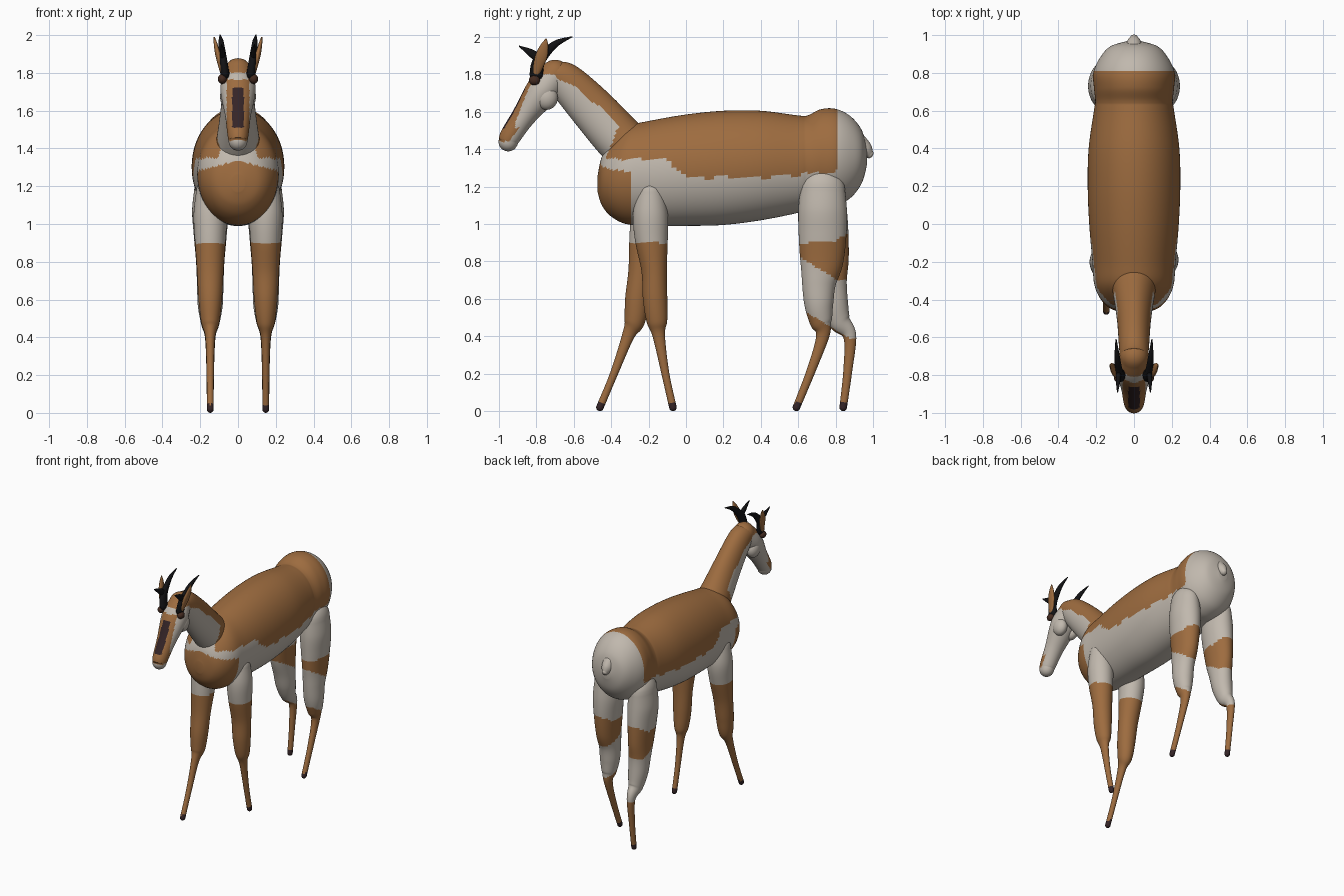
import bpy, bmesh, math
from mathutils import Vector

cube = bpy.data.objects.get("Cube")
if cube:
    bpy.data.objects.remove(cube, do_unlink=True)


def material(name, rgb):
    m = bpy.data.materials.new(name)
    m.use_nodes = True
    m.diffuse_color = (*rgb, 1)
    m.node_tree.nodes["Principled BSDF"].inputs["Base Color"].default_value = (*rgb, 1)
    return m


MATS = [material("tan_coat", (0.34, 0.15, 0.05)),
        material("cream_coat", (0.53, 0.48, 0.42)),
        material("dark_maroon", (0.035, 0.018, 0.02)),
        material("horn_black", (0.006, 0.006, 0.007)),
        material("eye_brown", (0.06, 0.025, 0.015))]
TAN, CREAM, MAROON, BLACK, EYE = range(5)


def spline(a, b, c, d, t):
    return 0.5 * (2 * b + (c - a) * t + (2 * a - 5 * b + 4 * c - d) * t * t
                  + (3 * b - a - 3 * c + d) * t ** 3)


def lerp_line(points, v):
    """Piecewise linear boundary line."""
    if v <= points[0][0]:
        return points[0][1]
    for (a, fa), (b, fb) in zip(points, points[1:]):
        if v <= b:
            return fa + (fb - fa) * (v - a) / (b - a)
    return points[-1][1]


def finish(name, bm, rule):
    bmesh.ops.recalc_face_normals(bm, faces=bm.faces[:])
    mesh = bpy.data.meshes.new(name)
    for f in bm.faces:
        f.smooth = True
        f.material_index = rule(f.calc_center_median())
    bm.to_mesh(mesh)
    bm.free()
    for m in MATS:
        mesh.materials.append(m)
    ob = bpy.data.objects.new(name, mesh)
    bpy.context.collection.objects.link(ob)
    return ob


def loft(name, stations, rule, sides=48, steps=8, axis=None, cap=1.0):
    """Smooth tube through stations (x, y, z, half width, half depth) with round ends."""
    n = len(stations)
    rows = []
    for i in range(n - 1):
        quad = [stations[max(0, min(n - 1, i + k))] for k in (-1, 0, 1, 2)]
        for s in range(steps):
            rows.append([spline(*v, s / steps) for v in zip(*quad)])
    rows.append(list(stations[-1]))
    pts = [Vector(r[:3]) for r in rows]
    rings = []
    for i, r in enumerate(rows):
        t = axis or (pts[min(i + 1, len(pts) - 1)] - pts[max(i - 1, 0)]).normalized()
        rings.append((pts[i], t, max(r[3], 0.002), max(r[4], 0.002)))

    def dome(ring, sign):
        p, t, a, b = ring
        out = []
        for k in range(1, 7):
            ang = k / 6 * math.pi * 0.48
            c = math.cos(ang)
            out.append((p + t * (sign * cap * b * math.sin(ang)), t, a * c, b * c))
        return out

    if cap:
        rings = dome(rings[0], -1)[::-1] + rings + dome(rings[-1], 1)
    bm = bmesh.new()
    loops = []
    for p, t, a, b in rings:
        normal = Vector((1, 0, 0)).cross(t).normalized()
        side = t.cross(normal)
        loops.append([bm.verts.new(p + side * (a * math.cos(q)) + normal * (b * math.sin(q)))
                      for q in (2 * math.pi * k / sides for k in range(sides))])
    for u, v in zip(loops, loops[1:]):
        for k in range(sides):
            j = (k + 1) % sides
            bm.faces.new((u[k], u[j], v[j], v[k]))
    bm.faces.new(loops[0])
    bm.faces.new(loops[-1][::-1])
    return finish(name, bm, rule)


def ellipsoid(name, centre, radii, mat):
    bm = bmesh.new()
    bmesh.ops.create_uvsphere(bm, u_segments=24, v_segments=16, radius=1)
    bmesh.ops.scale(bm, vec=Vector(radii), verts=bm.verts[:])
    bmesh.ops.translate(bm, vec=Vector(centre), verts=bm.verts[:])
    return finish(name, bm, lambda c: mat)


# Coat markings
NECK_LINE = [(-0.75, 1.80), (-0.66, 1.77), (-0.58, 1.72), (-0.44, 1.61), (-0.36, 1.53)]
FLANK_LINE = [(-0.12, 1.35), (-0.06, 1.31), (0.01, 1.25), (0.4, 1.25), (0.8, 1.28)]


def coat(c):
    wave = 0.006 * math.sin(c.y * 40)
    if c.y > 0.81:
        return CREAM
    if c.y < -0.295 + wave and c.z < 1.335 - 0.25 * abs(c.x):
        return TAN
    if c.y < -0.36:
        collar = c.z > 1.35 and c.y > -0.43 + 0.41 * (c.z - 1.35)
        return TAN if collar or c.z > lerp_line(NECK_LINE, c.y) + wave else CREAM
    return TAN if c.z > lerp_line(FLANK_LINE, c.y) + wave else CREAM


def face_coat(c):
    front = -0.8 * (c.y + 0.77) + 0.6 * (c.z - 1.70)
    if abs(c.x) < 0.031 and front > 0.03 and 1.51 < c.z < 1.72:
        return MAROON
    if c.z > 1.80:
        return TAN
    depth = -0.015 if c.z < 1.65 else 0.03
    if abs(c.x) < 0.06 and front > depth and 1.44 < c.z < 1.765:
        return TAN
    return CREAM


# Trunk: y, top, bottom, half width
TRUNK = [(-0.472, 1.26, 1.17, 0.035), (-0.45, 1.36, 1.10, 0.12), (-0.4, 1.44, 1.04, 0.175),
         (-0.32, 1.52, 1.0, 0.21), (-0.2, 1.55, 0.99, 0.22), (0, 1.585, 0.99, 0.237),
         (0.2, 1.605, 0.995, 0.245), (0.4, 1.605, 1.02, 0.24), (0.6, 1.58, 1.06, 0.212),
         (0.65, 1.58, 1.08, 0.205), (0.72, 1.613, 1.09, 0.212), (0.8, 1.615, 1.1, 0.215),
         (0.88, 1.575, 1.14, 0.18), (0.94, 1.5, 1.22, 0.125), (0.968, 1.4, 1.32, 0.035)]
loft("trunk", [(0, y, (a + b) / 2, w, (a - b) / 2) for y, a, b, w in TRUNK],
     coat, sides=96, axis=Vector((0, 1, 0)), cap=0)
loft("tail", [(0, 0.92, 1.42, 0.05, 0.06), (0, 0.96, 1.39, 0.038, 0.045),
              (0, 0.985, 1.37, 0.02, 0.022)], lambda c: CREAM, sides=24, cap=0.6)

# Neck and head
loft("neck", [(0, -0.28, 1.38, 0.13, 0.13), (0, -0.37, 1.47, 0.11, 0.13),
              (0, -0.505, 1.62, 0.09, 0.12), (0, -0.64, 1.76, 0.08, 0.1),
              (0, -0.70, 1.80, 0.075, 0.075)], coat, sides=72, steps=14)
loft("head", [(0, -0.70, 1.80, 0.075, 0.078), (0, -0.77, 1.71, 0.093, 0.088),
              (0, -0.868, 1.575, 0.068, 0.064), (0, -0.935, 1.475, 0.056, 0.057),
              (0, -0.95, 1.44, 0.05, 0.052)], face_coat, sides=72, steps=14)

# Features on both sides of the head
for s, tag in ((1, "left"), (-1, "right")):
    ellipsoid("cheek_" + tag, (s * 0.05, -0.745, 1.675), (0.045, 0.06, 0.065), CREAM)
    ellipsoid("eye_" + tag, (s * 0.083, -0.81, 1.768), (0.024, 0.03, 0.026), EYE)
    loft("horn_" + tag, [(s * 0.07, -0.80, 1.80, 0.024, 0.036), (s * 0.078, -0.79, 1.86, 0.022, 0.034),
                         (s * 0.084, -0.75, 1.915, 0.018, 0.026), (s * 0.09, -0.69, 1.967, 0.013, 0.017),
                         (s * 0.095, -0.61, 2.0, 0.003, 0.003)], lambda c: BLACK, sides=16)
    loft("horn_prong_" + tag, [(s * 0.08, -0.78, 1.88, 0.015, 0.024), (s * 0.084, -0.83, 1.915, 0.012, 0.02),
                               (s * 0.087, -0.89, 1.95, 0.003, 0.003)], lambda c: BLACK, sides=16)
    loft("ear_" + tag, [(s * 0.085, -0.80, 1.81, 0.012, 0.02), (s * 0.105, -0.775, 1.89, 0.014, 0.032),
                        (s * 0.118, -0.757, 1.95, 0.01, 0.022), (s * 0.125, -0.748, 1.985, 0.004, 0.006)],
         lambda c: TAN, sides=20)


# Legs: shared thickness, a separate stride for each side
def front_coat(c):
    if c.z < 0.045:
        return MAROON
    return CREAM if c.z > 0.9 else TAN


def rear_coat(c):
    if c.z < 0.045:
        return MAROON
    if c.z > 0.9 + max(0, c.y - 0.78) * 0.6:
        return CREAM
    if c.z > max(0.7, 0.82 - 0.6 * (c.y - 0.61)):
        return TAN
    return CREAM if c.z > 0.53 - 0.6 * (c.y - 0.64) and c.z > 0.39 else TAN


FRONT = [(1.17, 0.075, 0.075), (1.05, 0.088, 0.093), (0.92, 0.082, 0.088), (0.75, 0.07, 0.068),
         (0.6, 0.062, 0.065), (0.48, 0.048, 0.055), (0.4, 0.026, 0.033), (0.2, 0.019, 0.021),
         (0.02, 0.018, 0.02)]
REAR = [(1.18, 0.085, 0.12), (1.07, 0.096, 0.13), (0.95, 0.088, 0.128), (0.8, 0.075, 0.115),
        (0.68, 0.07, 0.09), (0.57, 0.066, 0.077), (0.48, 0.05, 0.06), (0.4, 0.028, 0.035),
        (0.22, 0.02, 0.024), (0.02, 0.018, 0.02)]
STRIDES = [
    ("front_leg_left", 1, FRONT, front_coat,
     (-0.19, -0.19, -0.185, -0.17, -0.165, -0.155, -0.145, -0.11, -0.07)),
    ("front_leg_right", -1, FRONT, front_coat,
     (-0.2, -0.2, -0.215, -0.24, -0.26, -0.275, -0.31, -0.385, -0.46)),
    ("rear_leg_left", 1, REAR, rear_coat,
     (0.73, 0.73, 0.73, 0.725, 0.71, 0.71, 0.72, 0.73, 0.67, 0.59)),
    ("rear_leg_right", -1, REAR, rear_coat,
     (0.73, 0.73, 0.74, 0.755, 0.77, 0.79, 0.82, 0.875, 0.865, 0.84))]
for name, s, sizes, rule, ys in STRIDES:
    loft(name, [(s * 0.147, y, z, a, b) for (z, a, b), y in zip(sizes, ys)],
         rule, sides=40, steps=10)
